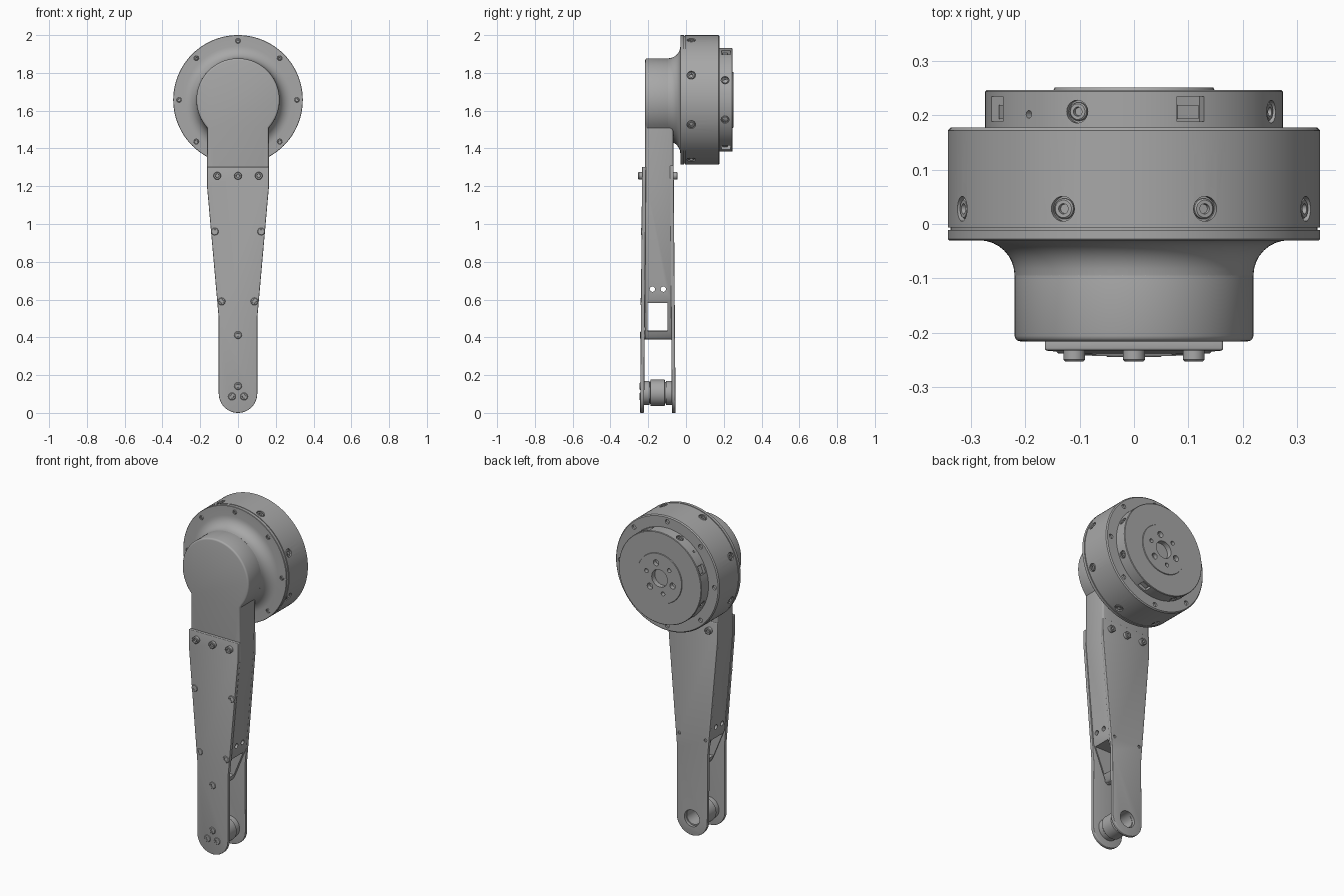
import bpy, bmesh, math
from mathutils import Vector, Matrix

if "Cube" in bpy.data.objects:
    bpy.data.objects.remove(bpy.data.objects["Cube"])

metal = bpy.data.materials.new("machined grey metal")
metal.use_nodes = True
GREY = (0.39, 0.39, 0.39, 1)
metal.diffuse_color = GREY
metal.node_tree.nodes["Principled BSDF"].inputs["Base Color"].default_value = GREY

HUB_Z = 1.657
HUB = Vector((0, 0, HUB_Z))
FRONT, BACK, SIDE = Vector((0, -1, 0)), Vector((0, 1, 0)), Vector((1, 0, 0))


def aim(pos, direction):
    return Matrix.Translation(pos) @ direction.to_track_quat('Z', 'Y').to_matrix().to_4x4()


def lathe(bm, profile, pos, direction, steps=24):
    """Spin (radius, height) points about an axis."""
    part = bmesh.new()
    vs = [part.verts.new((r, 0, h)) for r, h in profile]
    es = [part.edges.new(p) for p in zip(vs, vs[1:])]
    bmesh.ops.spin(part, geom=vs + es, cent=(0, 0, 0), axis=(0, 0, 1),
                   angle=math.tau, steps=steps)
    bmesh.ops.remove_doubles(part, verts=part.verts, dist=1e-5)
    merge(bm, part, aim(pos, direction))


def merge(bm, part, matrix):
    bmesh.ops.recalc_face_normals(part, faces=part.faces)
    part.transform(matrix)
    temp = bpy.data.meshes.new("temp")
    part.to_mesh(temp)
    part.free()
    bm.from_mesh(temp)
    bpy.data.meshes.remove(temp)


def cylinder(bm, r, h0, h1, pos, direction):
    lathe(bm, [(0, h0), (r, h0), (r, h1), (0, h1)], pos, direction)


def box(bm, size, pos, angle=0):
    part = bmesh.new()
    bmesh.ops.create_cube(part, size=1, matrix=Matrix.Diagonal((*size, 1)))
    merge(bm, part, Matrix.Translation(pos) @ Matrix.Rotation(-angle, 4, 'Y'))


def screw(bm, r, h, pos, direction, sink=0.006):
    """Round head with a socket, its top h above the surface."""
    lathe(bm, [(0, -sink), (r, -sink), (r, h - r * .15), (r * .85, h), (r * .5, h),
               (r * .45, h - r * .4), (0, h - r * .4)], pos, direction)


def prism(bm, outline, y0, y1):
    """Extrude an (x, z) outline between two depths; each may depend on z."""
    a = [bm.verts.new((x, y0(z), z)) for x, z in outline]
    b = [bm.verts.new((x, y1(z), z)) for x, z in outline]
    bm.faces.new(a)
    bm.faces.new(b[::-1])
    for i in range(len(a)):
        j = (i + 1) % len(a)
        bm.faces.new((a[i], b[i], b[j], a[j]))
    bmesh.ops.recalc_face_normals(bm, faces=bm.faces)


def make(name, bm, cutter=None, bevel=0):
    mesh = bpy.data.meshes.new(name)
    bm.to_mesh(mesh)
    bm.free()
    mesh.materials.append(metal)
    ob = bpy.data.objects.new(name, mesh)
    bpy.context.collection.objects.link(ob)
    tool = None
    if bevel:
        m = ob.modifiers.new("rounding", 'BEVEL')
        m.width, m.segments, m.angle_limit = bevel, 3, math.radians(50)
    if cutter:
        tool_mesh = bpy.data.meshes.new("cutter")
        cutter.to_mesh(tool_mesh)
        cutter.free()
        tool = bpy.data.objects.new("cutter", tool_mesh)
        bpy.context.collection.objects.link(tool)
        tool.hide_render = True
        m = ob.modifiers.new("holes", 'BOOLEAN')
        m.operation, m.solver, m.object = 'DIFFERENCE', 'EXACT', tool
    bpy.ops.object.select_all(action='DESELECT')
    bpy.context.view_layer.objects.active = ob
    ob.select_set(True)
    for m in list(ob.modifiers):
        bpy.ops.object.modifier_apply(modifier=m.name)
    if tool:
        bpy.data.objects.remove(tool)
    bpy.ops.object.shade_smooth_by_angle(angle=math.radians(32))
    return ob


def polar(angle, r, y):
    return Vector((r * math.cos(angle), y, HUB_Z + r * math.sin(angle)))


def ring(start=0.0, count=8):
    return [math.radians(start) + math.tau * i / count for i in range(count)]


def radial(a):
    return Vector((math.cos(a), 0, math.sin(a)))


# Motor housing with neck flare, seam groove, and sunk fasteners
bm, cut, heads = bmesh.new(), bmesh.new(), bmesh.new()
flare = [(0.285 - 0.065 * math.cos(t), -0.03 - 0.065 * (1 - math.sin(t)))
         for t in [math.pi / 2 * i / 8 for i in range(9)]]
lathe(bm, [(0, -0.095)] + flare + [(0.341, -0.03), (0.343, -0.028), (0.343, -0.011),
      (0.338, -0.011), (0.338, -0.006), (0.343, -0.006), (0.343, 0.172),
      (0.337, 0.178), (0, 0.178)], HUB, BACK, 96)
for a in ring():
    for y, d in ((-0.03, FRONT), (0.178, BACK)):
        cylinder(cut, 0.013, -0.012, 0.01, polar(a, 0.312, y), d)
    screw(heads, 0.0115, -0.003, polar(a, 0.312, -0.03), FRONT, 0.014)
for a in ring(22.5):
    cylinder(cut, 0.023, -0.012, 0.02, polar(a, 0.343, 0.028), radial(a))
    screw(heads, 0.019, -0.003, polar(a, 0.343, 0.028), radial(a), 0.014)
make("motor_housing", bm, cut)

# Rear cap with connector slots and output flange holes
bm, cut, plugs = bmesh.new(), bmesh.new(), bmesh.new()
lathe(bm, [(0, 0.17), (0.274, 0.17), (0.274, 0.244), (0.271, 0.247), (0.148, 0.247),
           (0.146, 0.251), (0, 0.251)], HUB, BACK, 96)
slots = [math.radians(d) for d in (67.5, 157.5, 292.5)]
for a in ring(22.5):
    if any(abs(a - s) < 0.01 for s in slots):
        box(cut, (0.05, 0.046, 0.054), polar(a, 0.274, 0.212), a)
        box(plugs, (0.014, 0.026, 0.042), polar(a, 0.253, 0.206), a)
    else:
        cylinder(cut, 0.021, -0.012, 0.02, polar(a, 0.274, 0.207), radial(a))
        screw(heads, 0.017, -0.003, polar(a, 0.274, 0.207), radial(a), 0.014)
cylinder(cut, 0.007, -0.02, 0.02, polar(math.radians(135), 0.274, 0.202),
         radial(math.radians(135)))
cylinder(cut, 0.052, -0.03, 0.02, HUB + BACK * 0.251, BACK)
for i, a in enumerate(ring(15, 6)):
    cylinder(cut, 0.018 if i % 2 else 0.012, -0.025, 0.02, polar(a, 0.09, 0.251), BACK)
make("rear_cap", bm, cut)
make("connector_plugs", plugs)
make("motor_screws", heads)


# Arm body: round head, tapering shank, and a V-shaped end with a window
def half_width(z):
    t = min(1, max(0, (z - 0.5) / 0.7))
    return 0.101 + 0.062 * t


def front_y(z):
    return -0.243 + 0.008 * z


def back_y(z):
    return -0.055 - 0.008 * z


bm, cut = bmesh.new(), bmesh.new()
start = -math.acos(0.163 / 0.22)
head = [(0.22 * math.cos(a), HUB_Z + 0.22 * math.sin(a))
        for a in [start + (math.pi - 2 * start) * i / 48 for i in range(49)]]
right = [(0.02, 0.39), (0.036, 0.42), (half_width(0.6), 0.6), (0.163, 1.2)]
left = [(-x, z) for x, z in reversed(right)]
prism(bm, right + head + left, lambda z: -0.216, lambda z: -0.067)
box(cut, (1, 0.106, 0.15), (0, -0.15, 0.508))
for y in (-0.178, -0.12):
    cylinder(cut, 0.014, -0.4, 0.4, Vector((0, y, 0.655)), SIDE)
make("arm_body", bm, cut, bevel=0.01)

# Side plates with round lower ends
tip = [(0.102 * math.cos(a), 0.102 + 0.102 * math.sin(a))
       for a in [math.pi + math.pi * i / 24 for i in range(25)]]


def plate_outline(top):
    side = [(half_width(z) + 0.001, z) for z in (0.5, 1.2, top)]
    return tip + side + [(-x, z) for x, z in reversed(side)]


bm = bmesh.new()
prism(bm, plate_outline(1.302), front_y, lambda z: front_y(z) + 0.021)
make("front_plate", bm, bevel=0.004)
bm, cut = bmesh.new(), bmesh.new()
prism(bm, plate_outline(1.31), lambda z: back_y(z) - 0.02, back_y)
cylinder(cut, 0.05, -0.2, 0.2, Vector((0, -0.06, 0.102)), BACK)
for x in (-0.087, 0.087):
    cylinder(cut, 0.009, -0.012, 0.02, Vector((x, back_y(0.59), 0.59)), BACK)
make("back_plate", bm, cut, bevel=0.004)

# Crossbar under the shank and hollow roller at the tip
bm = bmesh.new()
cylinder(bm, 0.024, -0.225, -0.073, Vector((0, 0, 0.412)), BACK)
make("crossbar", bm)
bm = bmesh.new()
lathe(bm, [(0, -0.225), (0.064, -0.225), (0.064, -0.193), (0.057, -0.193),
           (0.057, -0.19), (0.07, -0.187), (0.07, -0.113), (0.057, -0.11),
           (0.057, -0.107), (0.064, -0.107), (0.064, -0.073), (0.046, -0.073),
           (0.046, -0.2), (0, -0.2)], Vector((0, 0, 0.106)), BACK, 48)
make("tip_roller", bm)

# Arm screws: tall heads at the top joint, low heads elsewhere
bm = bmesh.new()
for x in (-0.11, 0, 0.11):
    screw(bm, 0.02, 0.02, Vector((x, front_y(1.255), 1.255)), FRONT)
    screw(bm, 0.02, 0.02, Vector((x, back_y(1.255), 1.255)), BACK)
low = [(s * x, z, 0.02) for x, z in ((0.123, 0.96), (0.087, 0.59)) for s in (-1, 1)]
low += [(0, 0.412, 0.02), (0, 0.142, 0.02), (-0.032, 0.087, 0.02), (0.032, 0.087, 0.02)]
for x, z, r in low:
    screw(bm, r, 0.003, Vector((x, front_y(z), z)), FRONT)
make("arm_screws", bm)
